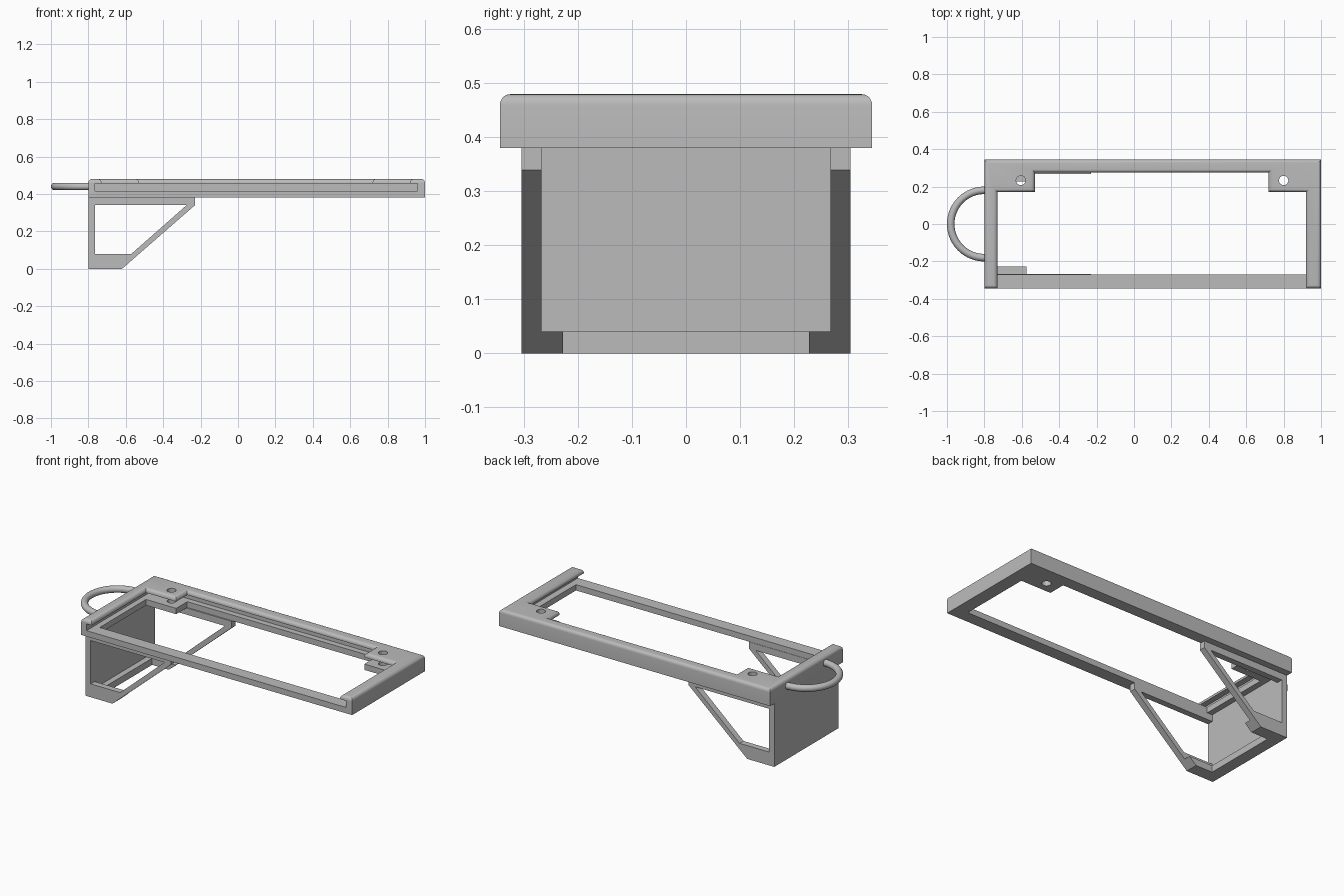
import bpy
import bmesh
import math
from mathutils import Vector

cube = bpy.data.objects.get("Cube")
if cube:
    bpy.data.objects.remove(cube, do_unlink=True)

grey = bpy.data.materials.new("plain_grey")
grey.use_nodes = True
colour = (0.5, 0.5, 0.5, 1)
grey.diffuse_color = colour
grey.node_tree.nodes["Principled BSDF"].inputs["Base Color"].default_value = colour


def add_object(name, bm):
    bmesh.ops.recalc_face_normals(bm, faces=bm.faces[:])
    mesh = bpy.data.meshes.new(name)
    bm.to_mesh(mesh)
    bm.free()
    mesh.materials.append(grey)
    obj = bpy.data.objects.new(name, mesh)
    bpy.context.collection.objects.link(obj)
    return obj


def prism(name, points, axis, low, high, round_top=0):
    """Extrude a flat outline along y or z, optionally rounding its top rim."""
    bm = bmesh.new()
    place = (lambda a, b: (a, low, b)) if axis == "y" else (lambda a, b: (a, b, low))
    face = bm.faces.new([bm.verts.new(place(a, b)) for a, b in points])
    step = Vector((0, high - low, 0)) if axis == "y" else Vector((0, 0, high - low))
    geom = bmesh.ops.extrude_face_region(bm, geom=[face])["geom"]
    bmesh.ops.translate(bm, verts=[g for g in geom if isinstance(g, bmesh.types.BMVert)], vec=step)
    bmesh.ops.recalc_face_normals(bm, faces=bm.faces[:])
    if round_top:
        rim = [e for e in bm.edges if all(v.co.z > high - 0.001 for v in e.verts)]
        bmesh.ops.bevel(bm, geom=rim, offset=round_top, segments=5, profile=0.5, affect="EDGES")
    return add_object(name, bm)


def box(name, x0, x1, y0, y1, z0, z1):
    return prism(name, [(x0, y0), (x1, y0), (x1, y1), (x0, y1)], "z", z0, z1)


def combine(obj, other, operation):
    """Apply a boolean and remove the helper."""
    mod = obj.modifiers.new(operation, "BOOLEAN")
    mod.operation = operation
    mod.solver = "EXACT"
    mod.object = other
    bpy.ops.object.select_all(action="DESELECT")
    bpy.context.view_layer.objects.active = obj
    obj.select_set(True)
    bpy.ops.object.modifier_apply(modifier=mod.name)
    bpy.data.objects.remove(other, do_unlink=True)


def smooth(obj):
    bpy.ops.object.select_all(action="DESELECT")
    bpy.context.view_layer.objects.active = obj
    obj.select_set(True)
    bpy.ops.object.shade_smooth_by_angle(angle=math.radians(35))


# Three-sided frame with square corner tabs
LEFT, RIGHT, SIDE = -0.8, 1.0, 0.345
IN_L, IN_R, IN_B, TAB_Y = -0.73, 0.92, 0.275, 0.17
frame = prism("tray_frame", [
    (LEFT, -SIDE), (IN_L, -SIDE), (IN_L, TAB_Y), (-0.53, TAB_Y), (-0.53, IN_B),
    (0.72, IN_B), (0.72, TAB_Y), (IN_R, TAB_Y), (IN_R, -SIDE), (RIGHT, -SIDE),
    (RIGHT, SIDE), (LEFT, SIDE)], "z", 0.38, 0.48, round_top=0.02)

# Low front rail, slide-in slot and screw holes
combine(frame, box("front_rail", IN_L - 0.02, IN_R + 0.02, -SIDE, -0.27, 0.38, 0.415), "UNION")
combine(frame, box("slot_cutter", -0.765, 0.96, -0.5, 0.31, 0.415, 0.455), "DIFFERENCE")
for x in (-0.605, 0.8):
    bm = bmesh.new()
    bmesh.ops.create_cone(bm, cap_ends=True, segments=32, radius1=0.025, radius2=0.025, depth=1)
    bmesh.ops.translate(bm, verts=bm.verts[:], vec=(x, 0.233, 0.43))
    combine(frame, add_object("hole_cutter", bm), "DIFFERENCE")
smooth(frame)

# Hanging bracket: hollowed wedge with a lipped floor and open sides
bracket = prism("hanging_bracket", [
    (LEFT, 0), (-0.62, 0), (-0.23, 0.34), (-0.23, 0.38), (LEFT, 0.38)], "y", -0.305, 0.305)
combine(bracket, box("cavity_cutter", -0.765, 0.2, -0.268, 0.268, 0.04, 0.6), "DIFFERENCE")
combine(bracket, box("floor_cutter", -0.73, 0.2, -0.228, 0.228, -0.2, 0.2), "DIFFERENCE")
combine(bracket, prism("window_cutter", [
    (-0.765, 0.08), (-0.57, 0.08), (-0.275, 0.34), (-0.765, 0.34)], "y", -0.6, 0.6), "DIFFERENCE")

# Half-round loop on the right end
bm = bmesh.new()
ring, tube, steps, sides = 0.18, 0.02, 40, 16
rows = []
for i in range(steps + 1):
    a = math.pi * (0.5 + i / steps)
    row = []
    for j in range(sides):
        b = math.tau * j / sides
        r = ring + tube * math.cos(b)
        row.append(bm.verts.new((LEFT + r * math.cos(a), r * math.sin(a), 0.44 + tube * math.sin(b))))
    rows.append(row)
for first, second in zip(rows, rows[1:]):
    for j in range(sides):
        k = (j + 1) % sides
        bm.faces.new((first[j], first[k], second[k], second[j]))
bm.faces.new(rows[0])
bm.faces.new(rows[-1])
smooth(add_object("end_loop", bm))
